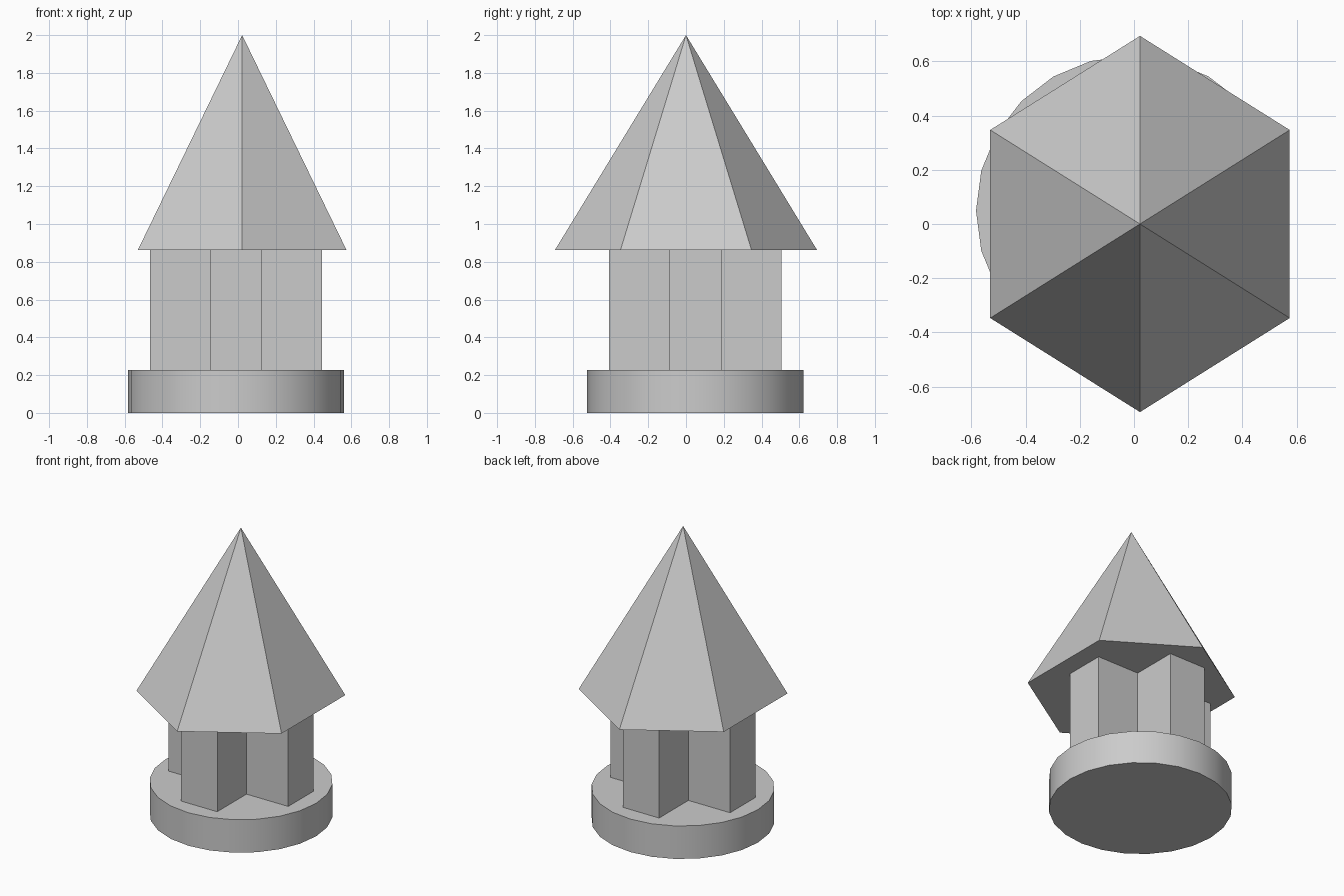
import bpy, bmesh
from math import pi, sin, cos, radians

cube = bpy.data.objects.get("Cube")
if cube:
    bpy.data.objects.remove(cube, do_unlink=True)

grey = bpy.data.materials.new("light grey")
grey.use_nodes = True
COLOUR = (0.6, 0.6, 0.6, 1.0)
grey.diffuse_color = COLOUR
grey.node_tree.nodes["Principled BSDF"].inputs["Base Color"].default_value = COLOUR


def solid(name, outline, z0, z1, centre, pointed=False):
    """Raise an outline into a closed prism, or to a point."""
    bm = bmesh.new()
    cx, cy = centre
    low = [bm.verts.new((cx + x, cy + y, z0)) for x, y in outline]
    bm.faces.new(low[::-1])
    n = len(low)
    if pointed:
        tip = bm.verts.new((cx, cy, z1))
        for i in range(n):
            bm.faces.new((low[i], low[(i + 1) % n], tip))
    else:
        high = [bm.verts.new((v.co.x, v.co.y, z1)) for v in low]
        bm.faces.new(high)
        for i in range(n):
            j = (i + 1) % n
            bm.faces.new((low[i], low[j], high[j], high[i]))
    bmesh.ops.recalc_face_normals(bm, faces=bm.faces)
    mesh = bpy.data.meshes.new(name)
    bm.to_mesh(mesh)
    bm.free()
    mesh.materials.append(grey)
    obj = bpy.data.objects.new(name, mesh)
    bpy.context.collection.objects.link(obj)
    return obj


def ring(sides, rx, ry, start=0.0):
    angles = [start + 2 * pi * i / sides for i in range(sides)]
    return [(rx * cos(a), ry * sin(a)) for a in angles]


BODY_CENTRE = (-0.011, 0.049)
BASE_TOP, ROOF_BOTTOM = 0.227, 0.862

# Round base
base = solid("round_base", ring(24, 0.572, 0.572), 0, BASE_TOP, BODY_CENTRE)
bpy.ops.object.select_all(action="DESELECT")
base.select_set(True)
bpy.context.view_layer.objects.active = base
bpy.ops.object.shade_smooth_by_angle(angle=radians(30))

# Cross-shaped body: one arm turned through four quarters
reach, half = 0.456, 0.138
cross = []
for sx, sy in ((1, 0), (0, 1), (-1, 0), (0, -1)):
    for u, v in ((reach, -half), (reach, half), (half, half)):
        cross.append((u * sx - v * sy, u * sy + v * sx))
solid("cross_body", cross, BASE_TOP, ROOF_BOTTOM, BODY_CENTRE)

# Six-sided pointed roof, slightly narrower across x
solid("pointed_roof", ring(6, 0.638, 0.694, pi / 2), ROOF_BOTTOM, 2.0,
      (0.022, 0), pointed=True)
